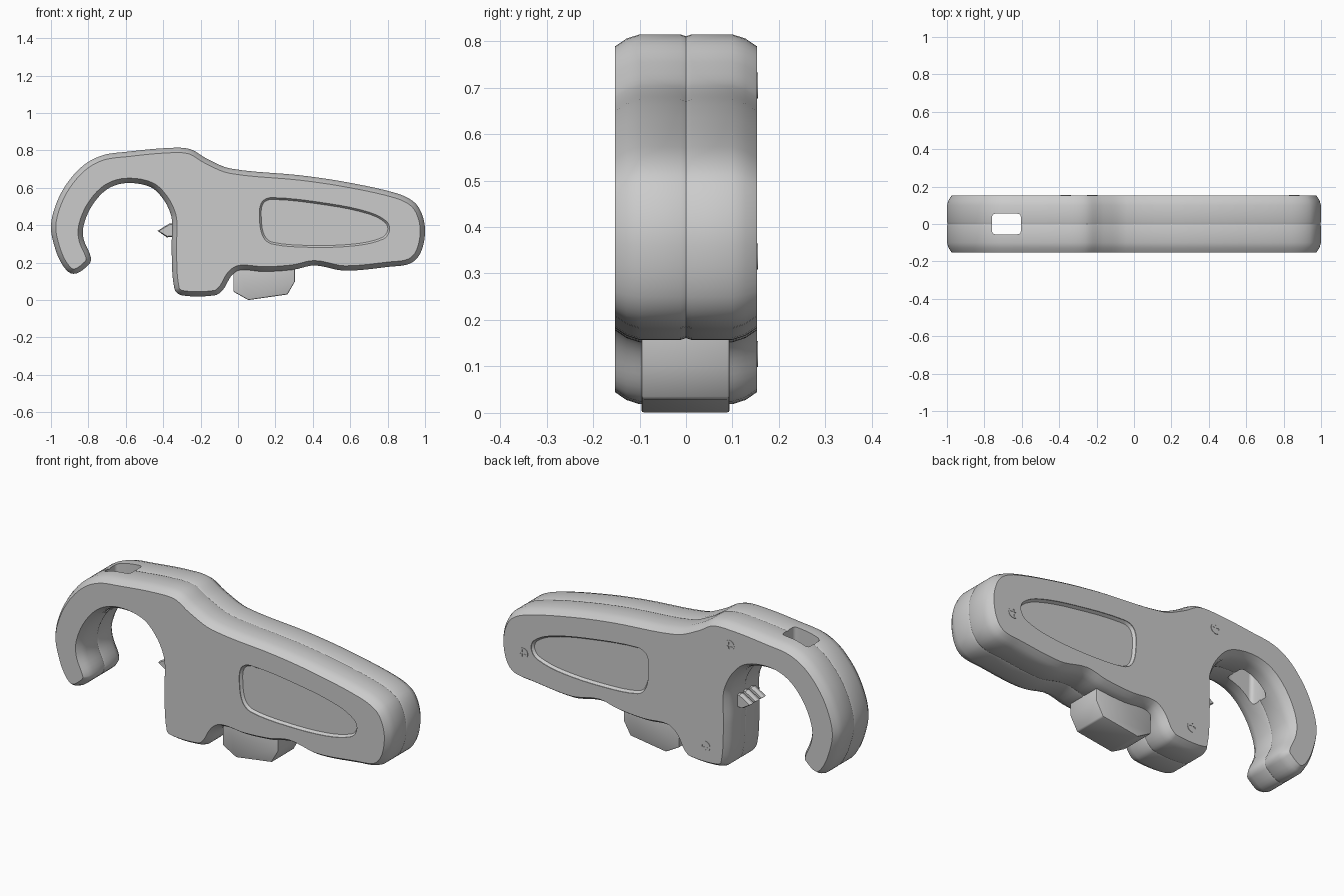
import bpy, bmesh, math
from mathutils import Vector

if "Cube" in bpy.data.objects:
    bpy.data.objects.remove(bpy.data.objects["Cube"], do_unlink=True)

grey = bpy.data.materials.new("warm_grey_plastic")
grey.use_nodes = True
COLOUR = (0.6, 0.6, 0.6, 1)
grey.diffuse_color = COLOUR
grey.node_tree.nodes["Principled BSDF"].inputs["Base Color"].default_value = COLOUR


def spline(points, steps=5):
    """Closed smooth curve through the points."""
    pts = [Vector(p) for p in points]
    n, out = len(pts), []
    for i in range(n):
        a, b, c, d = (pts[(i + k) % n] for k in (-1, 0, 1, 2))
        for s in range(steps):
            t = s / steps
            # tangents limited by the local segment keep tight corners clean
            seg = (c - b).length
            m1 = (c - a).normalized() * seg
            m2 = (d - b).normalized() * seg
            out.append((2*t**3 - 3*t**2 + 1) * b + (t**3 - 2*t**2 + t) * m1
                       + (3*t**2 - 2*t**3) * c + (t**3 - t**2) * m2)
    return out


def inset(loop, dist):
    """Move a clockwise loop inwards."""
    out, n = [], len(loop)
    for i, p in enumerate(loop):
        t = (loop[(i + 1) % n] - loop[i - 1]).normalized()
        out.append(p + Vector((t.y, -t.x)) * dist)
    return out


def loft(name, loop, layers):
    """Skin an x-z outline through (y, inset) layers and cap both ends."""
    bm = bmesh.new()
    rings = [[bm.verts.new((p.x, y, p.y)) for p in inset(loop, d)] for y, d in layers]
    n = len(loop)
    for r, s in zip(rings, rings[1:]):
        for i in range(n):
            j = (i + 1) % n
            bm.faces.new((r[i], r[j], s[j], s[i]))
    bm.faces.new(rings[0])
    bm.faces.new(rings[-1][::-1])
    bmesh.ops.recalc_face_normals(bm, faces=bm.faces)
    mesh = bpy.data.meshes.new(name)
    bm.to_mesh(mesh)
    bm.free()
    ob = bpy.data.objects.new(name, mesh)
    bpy.context.collection.objects.link(ob)
    mesh.materials.append(grey)
    return ob


def apply_modifiers(ob):
    bpy.ops.object.select_all(action='DESELECT')
    ob.select_set(True)
    bpy.context.view_layer.objects.active = ob
    for m in list(ob.modifiers):
        bpy.ops.object.modifier_apply(modifier=m.name)


def cut(ob, cutter):
    m = ob.modifiers.new("cut", 'BOOLEAN')
    m.operation, m.solver, m.object = 'DIFFERENCE', 'EXACT', cutter
    apply_modifiers(ob)
    bpy.data.objects.remove(cutter, do_unlink=True)


def bevel(ob, width, segments):
    m = ob.modifiers.new("round", 'BEVEL')
    m.width, m.segments = width, segments
    apply_modifiers(ob)


def box(name, centre, size):
    bpy.ops.mesh.primitive_cube_add(size=1, location=centre)
    ob = bpy.context.object
    ob.name, ob.scale = name, size
    bpy.ops.object.transform_apply(location=False, rotation=False, scale=True)
    ob.data.materials.append(grey)
    return ob


def smooth(ob, angle=32):
    apply_modifiers(ob)
    bpy.ops.object.shade_smooth_by_angle(angle=math.radians(angle))


# Body: hook, grip stub and tapered handle in one outline (clockwise)
outline = spline([
    (-.88, .14), (-.94, .19), (-.985, .3), (-1, .4), (-.97, .52), (-.91, .63),
    (-.82, .725), (-.72, .775), (-.59, .793), (-.39, .812), (-.26, .808),
    (-.165, .755), (-.04, .703), (.33, .667), (.57, .632), (.84, .573),
    (.94, .525), (.985, .455), (1, .36), (.975, .25), (.92, .195), (.81, .178),
    (.57, .157), (.41, .185), (.3, .163), (.14, .152), (.01, .16), (-.035, .13),
    (-.08, .055), (-.125, .025), (-.3, .025), (-.34, .06), (-.355, .27),
    (-.352, .4), (-.36, .46), (-.4, .54), (-.47, .605), (-.6, .625), (-.7, .592),
    (-.78, .505), (-.825, .4), (-.825, .325), (-.786, .225), (-.8, .187)])
half = [(.153, .026), (.128, .009), (.1, 0), (.012, 0)]
layers = [(-y, d) for y, d in half] + [(0, .004)] + half[::-1]
body = loft("body_shell", outline, layers)

# Shallow recessed panel on each side
panel = spline([
    (.115, .43), (.125, .52), (.18, .548), (.49, .515), (.7, .47), (.795, .42),
    (.81, .37), (.775, .325), (.625, .29), (.38, .282), (.18, .3), (.133, .34)], 4)
for side in (-1, 1):
    cut(body, loft("panel_cutter", panel,
                   [(side * .2, 0), (side * .15, 0), (side * .137, .01)]))

# Slot through the top of the hook
slot = box("slot_cutter", (-.682, 0, .75), (.155, .11, .5))
bevel(slot, .018, 3)
cut(body, slot)
smooth(body)

# Trigger under the handle
trigger_loop = [Vector(p) for p in (
    (-.025, .045), (-.025, .25), (.305, .25), (.305, .1), (.265, .03), (.055, 0))]
trigger = loft("trigger", trigger_loop, [(-.096, 0), (.094, 0)])
bevel(trigger, .006, 2)
smooth(trigger)

# Pointed prongs inside the hook
prong_loop = [Vector(p) for p in (
    (-.43, .37), (-.365, .41), (-.33, .405), (-.33, .34), (-.38, .335))]
for i, y in enumerate((-.05, 0, .05)):
    loft(f"hook_prong_{i + 1}", prong_loop, [(y - .018, .006), (y, 0), (y + .018, .006)])

# Cross-head screws on the back
for i, (x, z) in enumerate([(-.365, .705), (.857, .337), (-.222, .127)]):
    bpy.ops.mesh.primitive_cylinder_add(vertices=24, radius=.028, depth=.02,
                                        location=(x, .145, z),
                                        rotation=(math.pi / 2, 0, 0))
    screw = bpy.context.object
    screw.name = f"screw_{i + 1}"
    screw.data.materials.append(grey)
    for size in ((.036, .016, .009), (.009, .016, .036)):
        cut(screw, box("cross_cutter", (x, .155, z), size))
    smooth(screw)
